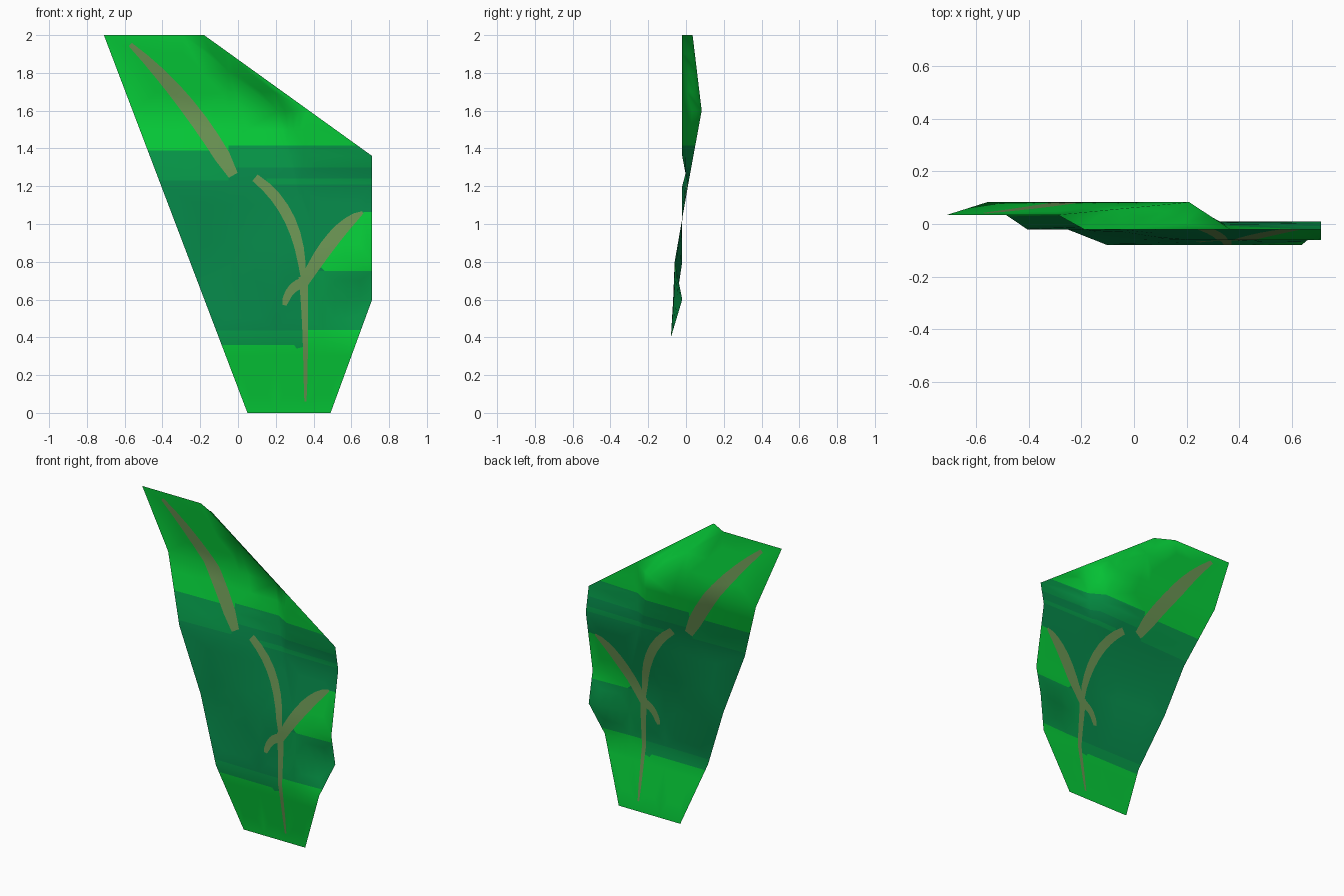
import bpy
from mathutils import Vector
from mathutils.geometry import delaunay_2d_cdt

if "Cube" in bpy.data.objects:
    bpy.data.objects.remove(bpy.data.objects["Cube"])


def material(name, rgb):
    m = bpy.data.materials.new(name)
    m.diffuse_color = (*[((c / 255 + 0.055) / 1.055) ** 2.4 for c in rgb], 1)
    m.use_nodes = True
    m.node_tree.nodes["Principled BSDF"].inputs["Base Color"].default_value = m.diffuse_color
    return m


DARK, MID, BRIGHT, BROWN = range(4)
mats = [material("dark green", (5, 134, 72)), material("middle green", (5, 150, 71)),
        material("bright green", (5, 203, 56)), material("olive brown", (105, 146, 82))]

# Waves of the cloth: z, two fold x, then depth at left edge, both folds and right edge
waves = [
    (0.00, 0.20, 0.35, -0.013, -0.013, -0.013, -0.013),
    (0.40, 0.20, 0.45, -0.08, -0.08, -0.08, -0.08),
    (0.60, 0.20, 0.45, -0.05, -0.068, -0.065, -0.02),
    (0.80, 0.20, 0.45, -0.02, -0.06, -0.06, -0.06),
    (1.20, 0.31, 0.33, -0.02, 0.01, 0.01, 0.01),
    (1.36, 0.27, 0.347, 0.021, 0.039, -0.002, -0.02),
    (1.60, 0.21, 0.366, 0.083, 0.083, -0.02, -0.02),
    (2.00, -0.29, -0.19, 0.035, 0.035, -0.02, -0.02),
]


def section(z):
    """Left, two folds and right (x, y) of the cloth at height z."""
    z = min(max(z, 0), 2)
    a, b = next((a, b) for a, b in zip(waves, waves[1:]) if z <= b[0])
    t = (z - a[0]) / (b[0] - a[0])
    _, x1, x2, y0, y1, y2, y3 = [p + (q - p) * t for p, q in zip(a, b)]
    left = 0.05 - 0.38 * z
    right = min(0.49 + 0.3667 * z, 0.71, 0.71 - (z - 1.36) * 1.39)
    return [Vector(p) for p in ((left, y0), (x1, y1), (x2, y2), (right, y3))]


def depth(x, z):
    s = section(z)
    i = 0 if x < s[1].x else 1 if x < s[2].x else 2
    a, b = s[i], s[i + 1]
    t = min(max((x - a.x) / max(b.x - a.x, 1e-4), 0), 1)
    return a.y + (b.y - a.y) * t


def soft_normal(x, z, h=0.08):
    """Front normal averaged over the nearby cloth."""
    return Vector(((depth(x + h, z) - depth(x - h, z)) / (2 * h), -1,
                   (depth(x, z + h) - depth(x, z - h)) / (2 * h))).normalized()


def inside(p, poly):
    hit = False
    for a, b in zip(poly, poly[1:] + poly[:1]):
        if (a[1] > p[1]) != (b[1] > p[1]):
            if p[0] < a[0] + (p[1] - a[1]) * (b[0] - a[0]) / (b[1] - a[1]):
                hit = not hit
    return hit


def band(x0, x1, z0, z1):
    return [(x0, z0), (x1, z0), (x1, z1), (x0, z1)]


def curve(start, bend, end, steps=8):
    """Points (x, z, half width) along a quadratic curve."""
    a, b, c = Vector(start), Vector(bend), Vector(end)
    ts = [i / steps for i in range(steps + 1)]
    return [a * (1 - t) ** 2 + b * 2 * t * (1 - t) + c * t * t for t in ts]


def leaf(path):
    """Outline of a tapered ribbon along the path, with a blunt tip."""
    left, right = [], []
    for i, p in enumerate(path):
        d = (path[min(i + 1, len(path) - 1)] - path[max(i - 1, 0)]).xy.normalized()
        w = p.z * (0.7 if i == len(path) - 1 else 1)
        left.append((p.x - d.y * w, p.y + d.x * w))
        right.append((p.x + d.y * w, p.y - d.x * w))
    return left + right[::-1]


# Colour bands, later regions lie on top
regions = [
    (MID, band(-0.8, -0.05, 1.23, 1.5)),
    (MID, band(-0.05, 0.8, 1.30, 1.5)),
    (MID, band(0.15, 0.8, 1.21, 1.24)),
    (BRIGHT, band(-0.8, -0.05, 1.39, 2.1)),
    (BRIGHT, band(-0.05, 0.8, 1.415, 2.1)),
    (MID, band(-0.3, 0.36, 0.3, 0.435)),
    (MID, band(0.36, 0.8, 0.3, 0.75)),
    (BRIGHT, band(-0.3, 0.36, -0.1, 0.36)),
    (BRIGHT, band(0.36, 0.8, -0.1, 0.44)),
    (MID, [(0.29, 0.37), (0.31, 0.34), (0.35, 0.35), (0.35, 0.37)]),
]

# Patch bounded by the right leaf, then the painted leaves and stem
right_leaf = curve((0.35, 0.69, 0.025), (0.515, 0.984, 0.058), (0.66, 1.062, 0.01))
regions.append((BRIGHT, [(0.8, 1.07), (0.8, 0.75), (0.46, 0.75), (0.44, 0.77)]
                + [tuple(p.xy) for p in right_leaf[2:]]))
upper_leaf = curve((-0.57, 1.95, 0.012), (-0.245, 1.655, 0.058), (-0.025, 1.258, 0.038))
middle_leaf = curve((0.09, 1.245, 0.022), (0.333, 1.068, 0.04), (0.345, 0.70, 0.014))
stem = curve((0.345, 0.72, 0.024), (0.36, 0.5, 0.015), (0.357, 0.06, 0.008))
left_leaf = curve((0.36, 0.69, 0.03), (0.27, 0.68, 0.025), (0.245, 0.57, 0.016))
for path in (right_leaf, upper_leaf, middle_leaf, stem, left_leaf):
    regions.append((BROWN, leaf(path)))

# Cut lines: outline, region borders, wave crests and the folds
pts, edges = [], []


def add_line(line, closed=False):
    n = len(pts)
    pts.extend(Vector(p) for p in line)
    edges.extend((n + i, n + i + 1) for i in range(len(line) - 1))
    if closed:
        edges.append((n + len(line) - 1, n))


corners = (0, 0.6, 1.36, 2)
outline = [(section(z)[3].x, z) for z in corners] + [(section(z)[0].x, z) for z in corners[::-1]]
add_line(outline, True)
for _, poly in regions:
    add_line(poly, True)
for w in waves[1:-1]:
    add_line([(p.x, w[0]) for p in section(w[0])])
for k in (1, 2):
    add_line([(w[k], w[0]) for w in waves])

# Extra points so the cloth bends evenly
for i in range(1, 20):
    s = section(i * 0.1)
    for a, b in zip(s, s[1:]):
        pts.extend(Vector((a.x + (b.x - a.x) * k / 4, i * 0.1)) for k in range(1, 4))

verts, _, tris, *_ = delaunay_2d_cdt(pts, edges, [], 0, 1e-4)
faces, slots = [], []
for t in tris:
    c = sum((verts[i] for i in t), Vector((0, 0))) / len(t)
    if inside(c, outline):
        faces.append(t)
        slots.append(next((m for m, poly in reversed(regions) if inside(c, poly)), DARK))

# Cloth sheet, keeping only the used points
used = {v: i for i, v in enumerate(sorted({v for f in faces for v in f}))}
mesh = bpy.data.meshes.new("cloth")
mesh.from_pydata([(verts[v].x, depth(*verts[v]), verts[v].y) for v in used], [],
                 [[used[v] for v in f] for f in faces])
for m in mats:
    mesh.materials.append(m)
for p, s in zip(mesh.polygons, slots):
    p.material_index = s
    p.use_smooth = True
mesh.normals_split_custom_set_from_vertices([soft_normal(*verts[v]) for v in used])
cloth = bpy.data.objects.new("cloth", mesh)
bpy.context.collection.objects.link(cloth)
